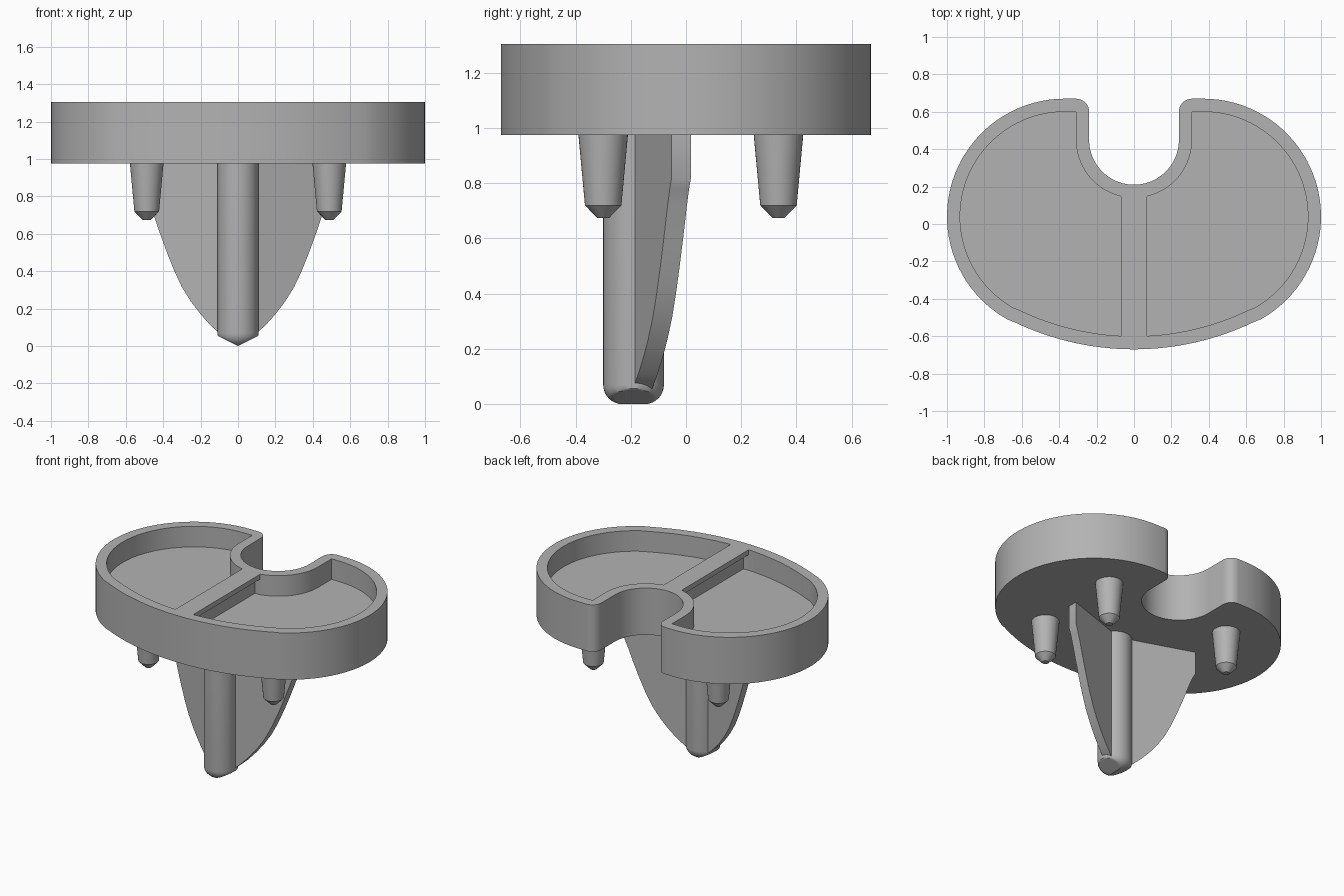
import bpy, bmesh
from math import sin, cos, radians, degrees, asin, acos, atan2, pi
from mathutils import Matrix

cube = bpy.data.objects.get("Cube")
if cube:
    bpy.data.objects.remove(cube)

grey = bpy.data.materials.new("plain_grey")
grey.use_nodes = True
grey.diffuse_color = (0.45, 0.45, 0.45, 1)
grey.node_tree.nodes["Principled BSDF"].inputs["Base Color"].default_value = (0.45, 0.45, 0.45, 1)

BASE, TOP, FLOOR, LIP = 0.975, 1.305, 1.16, 1.27   # tray heights
WALL = 0.07


def add_object(name, bm):
    bmesh.ops.recalc_face_normals(bm, faces=bm.faces)
    mesh = bpy.data.meshes.new(name)
    bm.to_mesh(mesh)
    bm.free()
    mesh.materials.append(grey)
    obj = bpy.data.objects.new(name, mesh)
    bpy.context.collection.objects.link(obj)
    return obj


def smooth(obj):
    bpy.ops.object.select_all(action="DESELECT")
    obj.select_set(True)
    bpy.context.view_layer.objects.active = obj
    bpy.ops.object.shade_smooth_by_angle(angle=radians(30))


def prism(name, points, depth):
    """Extrude a closed outline of 3D points along the vector depth."""
    bm = bmesh.new()
    face = bm.faces.new([bm.verts.new(p) for p in points])
    new = bmesh.ops.extrude_face_region(bm, geom=[face], use_keep_orig=True)["geom"]
    bmesh.ops.translate(bm, vec=depth, verts=[v for v in new if isinstance(v, bmesh.types.BMVert)])
    return add_object(name, bm)


def lathe(name, profile, x, y, steps=40):
    """Spin a (radius, height) profile around a vertical axis."""
    bm = bmesh.new()
    verts = [bm.verts.new((r, 0, z)) for r, z in profile]
    edges = [bm.edges.new(pair) for pair in zip(verts, verts[1:])]
    bmesh.ops.spin(bm, geom=verts + edges, axis=(0, 0, 1), cent=(0, 0, 0),
                   angle=2 * pi, steps=steps)
    bmesh.ops.remove_doubles(bm, verts=bm.verts, dist=0.0005)
    bmesh.ops.translate(bm, vec=(x, y, 0), verts=bm.verts)
    return add_object(name, bm)


def arc(cx, cy, r, start, end, n):
    angles = [radians(start + (end - start) * i / n) for i in range(n + 1)]
    return [(cx + r * cos(a), cy + r * sin(a)) for a in angles]


def half_outline(inset, x0):
    """Left half of the kidney outline, from the front middle to the notch."""
    front, side, notch = 1.48 - inset, 0.63 - inset, 0.24 + inset
    join = degrees(atan2(-0.77, 0.37))
    pts = arc(0, 0.81, front, -90 + degrees(asin(x0 / front)), join, 14)
    pts += arc(0.37, 0.04, side, join, 90, 40)[1:]
    corner = WALL - inset
    pts += arc(0.31, 0.6, corner, 90, 180, 8) if corner > 0.001 else [(0.31, 0.6)]
    return pts + arc(0, 0.45, notch, 0, -degrees(acos(x0 / notch)), 20)


def cut(obj, cutter):
    mod = obj.modifiers.new("cut", "BOOLEAN")
    mod.operation, mod.solver, mod.object = "DIFFERENCE", "EXACT", cutter
    graph = bpy.context.evaluated_depsgraph_get()
    mesh = bpy.data.meshes.new_from_object(obj.evaluated_get(graph))
    obj.modifiers.clear()
    obj.data = mesh
    bpy.data.objects.remove(cutter)


# Kidney-shaped tray body
half = half_outline(0, 0)
outline = half + [(-x, y) for x, y in reversed(half[1:-1])]
tray = prism("tray", [(x, y, BASE) for x, y in outline], (0, 0, TOP - BASE))

# Two pockets, with the divider undercut below its top lip
pocket = half_outline(WALL, 0.07)
for side in (1, -1):
    cut(tray, prism("pocket_cutter", [(side * x, y, FLOOR) for x, y in pocket], (0, 0, 0.3)))
    slot = [(0.03, -0.597), (0.1, -0.597), (0.1, 0.147), (0.03, 0.147)]
    cut(tray, prism("undercut_cutter", [(side * x, y, FLOOR) for x, y in slot], (0, 0, LIP - FLOOR)))
smooth(tray)

# Four tapered pegs under the tray
for x_name, x in (("left", 0.488), ("right", -0.488)):
    for y_name, y in (("front", -0.3), ("back", 0.335)):
        smooth(lathe(f"{y_name}_{x_name}_peg",
                     [(0, 1.0), (0.092, 1.0), (0.066, 0.72), (0.022, 0.675), (0, 0.675)], x, y))

# Central pin, rounded at the foot and wedge-shaped from the front
foot = [(r, 0.07 + z) for r, z in arc(0.04, 0, 0.07, 0, -90, 8)]
pin = lathe("centre_pin", [(0, 1.0), (0.11, 1.0)] + foot + [(0.02, 0), (0, 0)], 0, -0.19, 48)
for v in pin.data.vertices:
    v.co.z = max(v.co.z, 0.5 * abs(v.co.x))
smooth(pin)

# Two swept-back wings beside the pin
rim = [(0, 0.02), (0.08, 0.05), (0.146, 0.11), (0.2, 0.17), (0.25, 0.235), (0.3, 0.315),
       (0.34, 0.4), (0.38, 0.5), (0.42, 0.61), (0.455, 0.715), (0.48, 0.78), (0.5, 0.82)]
for name, side in (("left", 1), ("right", -1)):
    shape = rim + [(0.5, 1.0), (0, 1.0)]
    smooth(prism(f"{name}_wing", [(side * x, 0.34 * x - 0.222, z) for x, z in shape], (0, 0.07, 0)))
